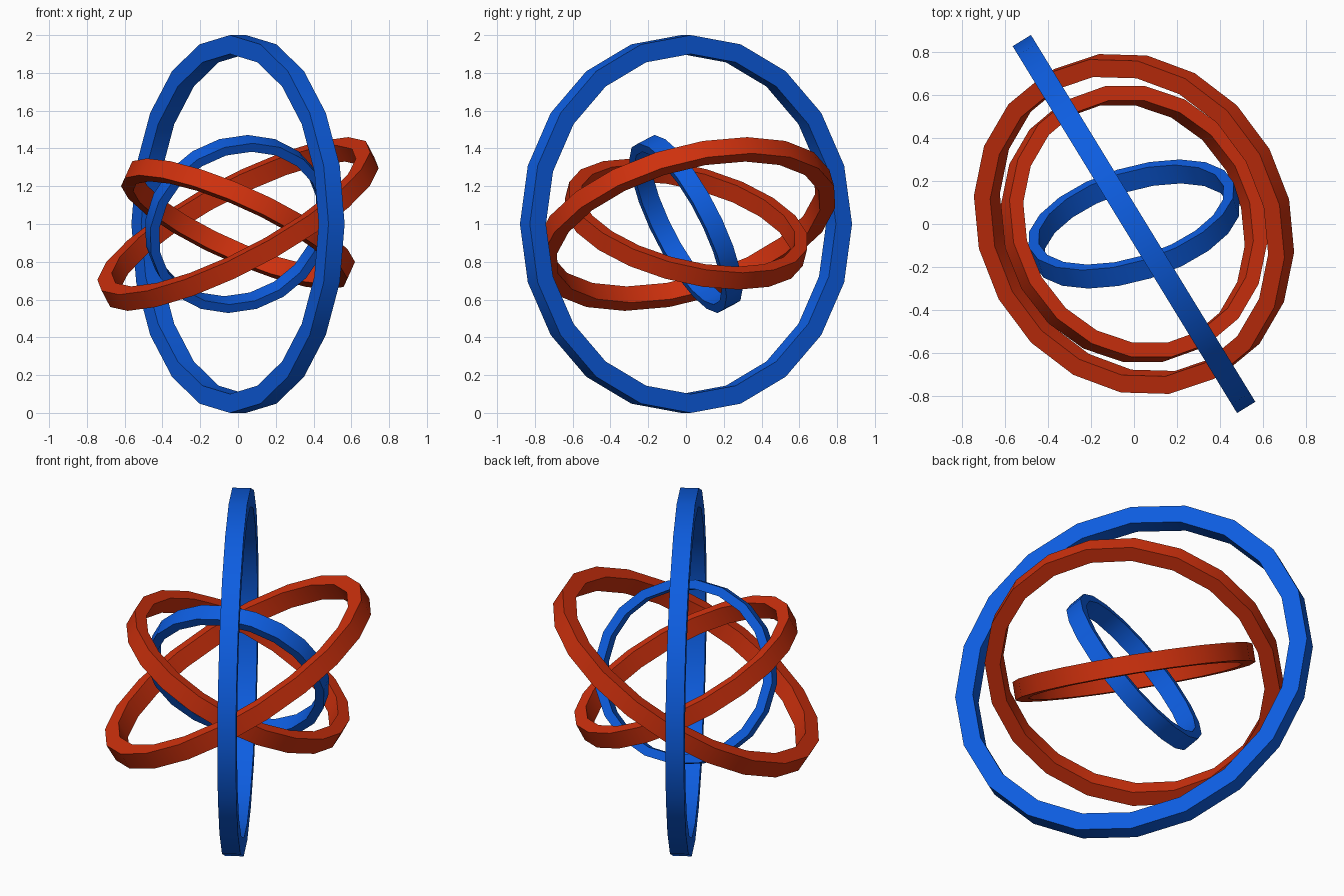
import bpy, bmesh, math
from mathutils import Vector

cube = bpy.data.objects.get("Cube")
if cube:
    bpy.data.objects.remove(cube)


def material(name, rgb):
    m = bpy.data.materials.new(name)
    m.use_nodes = True
    m.diffuse_color = (*rgb, 1)
    m.node_tree.nodes["Principled BSDF"].inputs["Base Color"].default_value = (*rgb, 1)
    return m


blue = material("blue", (0.004, 0.11, 0.75))
red = material("red", (0.62, 0.03, 0.004))
SIDES = 20


def ring(name, radius, thick, width, normal, mat):
    """Flat band with a rectangular section, its axis along normal."""
    n = Vector(normal).normalized()
    down = Vector((0, 0, 1))
    up = (down - n * down.dot(n)).normalized()
    side = n.cross(up)
    section = [(radius, -width / 2), (radius, width / 2),
               (radius - thick, width / 2), (radius - thick, -width / 2)]
    bm = bmesh.new()
    loops = []
    for i in range(SIDES):
        a = math.tau * i / SIDES
        d = up * math.cos(a) + side * math.sin(a)
        loops.append([bm.verts.new(d * r + n * h) for r, h in section])
    for i in range(SIDES):
        p, q = loops[i], loops[(i + 1) % SIDES]
        for j in range(4):
            k = (j + 1) % 4
            bm.faces.new((p[j], q[j], q[k], p[k]))
    bmesh.ops.recalc_face_normals(bm, faces=bm.faces)
    me = bpy.data.meshes.new(name)
    bm.to_mesh(me)
    bm.free()
    me.materials.append(mat)
    ob = bpy.data.objects.new(name, me)
    ob.location.z = 1
    bpy.context.collection.objects.link(ob)
    bpy.ops.object.select_all(action="DESELECT")
    ob.select_set(True)
    bpy.context.view_layer.objects.active = ob
    bpy.ops.object.shade_smooth_by_angle(angle=math.radians(30))


# Nested rings from the outside in
ring("outer_blue_ring", 1.0, 0.1, 0.1, (0.85, 0.52, 0), blue)
ring("large_red_ring", 0.81, 0.085, 0.1, (-0.45, -0.25, 0.857), red)
ring("small_red_ring", 0.655, 0.07, 0.1, (0.4, 0.23, 0.885), red)
ring("inner_blue_ring", 0.5, 0.05, 0.1, (-0.27, 0.86, 0.44), blue)
